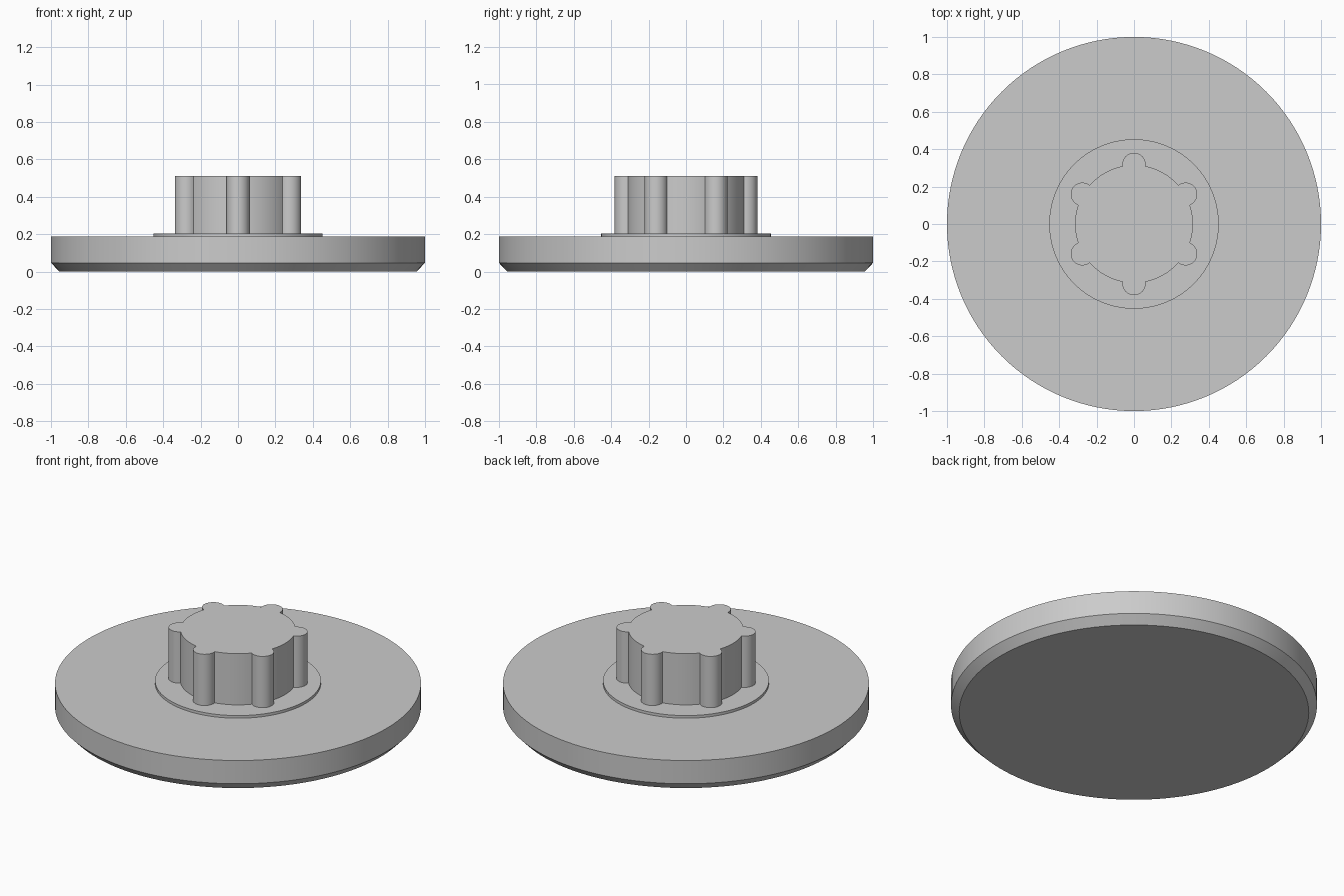
import bpy, bmesh
from math import sin, cos, acos, atan2, pi, radians

if "Cube" in bpy.data.objects:
    bpy.data.objects.remove(bpy.data.objects["Cube"])

grey = bpy.data.materials.new("plain grey")
grey.use_nodes = True
colour = (0.6, 0.6, 0.6, 1)
grey.diffuse_color = colour
grey.node_tree.nodes["Principled BSDF"].inputs["Base Color"].default_value = colour


def circle(radius, steps=128):
    return [(radius * cos(2 * pi * i / steps), radius * sin(2 * pi * i / steps))
            for i in range(steps)]


def stack(name, layers):
    """Skin a list of (outline, height) layers and cap both ends."""
    bm = bmesh.new()
    rings = [[bm.verts.new((x, y, z)) for x, y in outline] for outline, z in layers]
    for low, high in zip(rings, rings[1:]):
        for i in range(len(low)):
            bm.faces.new((low[i - 1], low[i], high[i], high[i - 1]))
    bm.faces.new(rings[0][::-1])
    bm.faces.new(rings[-1])
    bmesh.ops.recalc_face_normals(bm, faces=bm.faces)
    mesh = bpy.data.meshes.new(name)
    bm.to_mesh(mesh)
    bm.free()
    mesh.materials.append(grey)
    obj = bpy.data.objects.new(name, mesh)
    bpy.context.collection.objects.link(obj)
    bpy.ops.object.select_all(action="DESELECT")
    obj.select_set(True)
    bpy.context.view_layer.objects.active = obj
    bpy.ops.object.shade_smooth_by_angle(angle=radians(30))
    return obj


def lobed_outline(core, reach, lobe, count=6, steps=16):
    """Round core with evenly spaced round lobes centred at the given reach."""
    sweep = acos((core**2 - reach**2 - lobe**2) / (2 * reach * lobe))
    edge = atan2(lobe * sin(sweep), reach + lobe * cos(sweep))
    pitch = 2 * pi / count
    points = []
    for k in range(count):
        a = pi / 2 + k * pitch
        for i in range(steps + 1):
            t = a - sweep + 2 * sweep * i / steps
            points.append((reach * cos(a) + lobe * cos(t), reach * sin(a) + lobe * sin(t)))
        for i in range(1, steps):
            t = a + edge + (pitch - 2 * edge) * i / steps
            points.append((core * cos(t), core * sin(t)))
    return points


# Wide disc with a bevelled lower rim
stack("base_disc", [(circle(0.955), 0), (circle(1), 0.047), (circle(1), 0.187)])

# Thin raised collar under the grip
stack("collar", [(circle(0.453), 0.18), (circle(0.453), 0.203)])

# Six-lobed hand grip
grip = lobed_outline(core=0.315, reach=0.319, lobe=0.062)
stack("grip", [(grip, 0.195), (grip, 0.512)])
